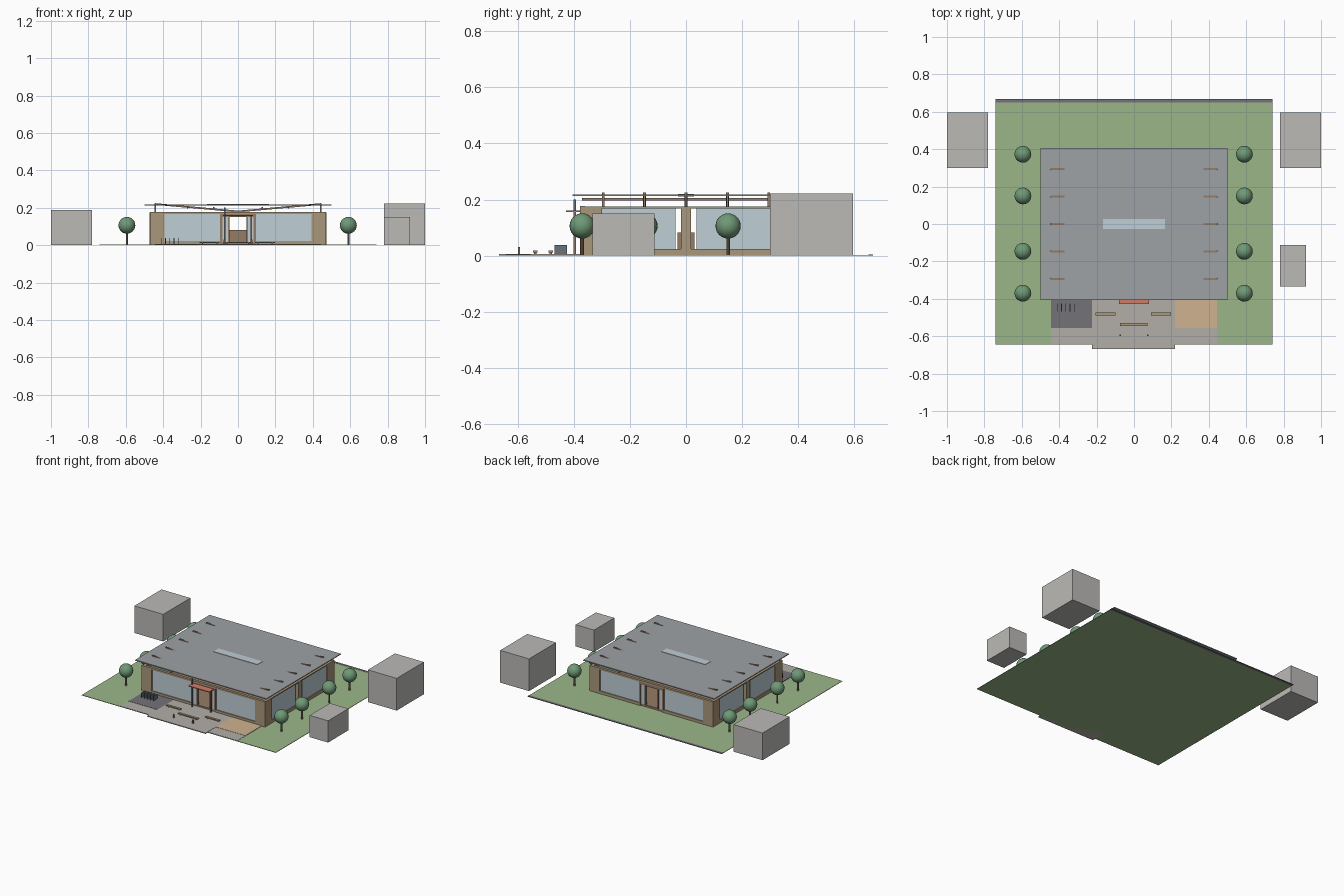
import bpy, math

if "Cube" in bpy.data.objects:
    bpy.data.objects.remove(bpy.data.objects["Cube"])

def mat(name, r, g, b):
    m = bpy.data.materials.new(name)
    m.diffuse_color = (r, g, b, 1)
    m.use_nodes = True
    m.node_tree.nodes["Principled BSDF"].inputs["Base Color"].default_value = m.diffuse_color
    return m

GRASS = mat("grass", .33, .47, .25)
PAVE = mat("paving", .45, .43, .40)
ASPHALT = mat("asphalt", .17, .17, .19)
SAND = mat("sand", .62, .45, .28)
EARTH = mat("earth_wall", .40, .31, .20)
WOOD = mat("timber", .30, .20, .13)
GLASS = mat("glass", .52, .62, .67)
ROOF = mat("roof_metal", .34, .36, .38)
RED = mat("red_canopy", .65, .20, .14)
STEEL = mat("steel", .14, .17, .20)
LEAF = mat("leaves", .16, .32, .18)
MASS = mat("context_mass", .50, .49, .47)

def box(name, x0, x1, y0, y1, z0, z1, m):
    bpy.ops.mesh.primitive_cube_add(size=1, location=((x0+x1)/2, (y0+y1)/2, (z0+z1)/2))
    o = bpy.context.object
    o.name = name
    o.scale = (x1-x0, y1-y0, z1-z0)
    o.data.materials.append(m)
    return o

def box_pair(name, s, a, b, *rest):
    # box mirrored by sign s across x = 0
    return box(name, *sorted((s*a, s*b)), *rest)

# site and paved areas
box("lawn", -.74, .74, -.645, .65, 0, .003, GRASS)
box("rear_road", -.74, .74, .65, .667, 0, .004, ASPHALT)
box("forecourt", -.445, .445, -.643, -.37, .001, .0045, PAVE)
box("entry_plaza", -.225, .22, -.667, -.37, 0, .006, PAVE)
box("cycle_parking", -.445, -.225, -.555, -.37, .001, .006, ASPHALT)
box("terrace", .22, .445, -.555, -.37, .001, .006, SAND)

# neighbouring building masses
box("mass_left", -1, -.78, .30, .595, 0, .187, MASS)
box("mass_right_rear", .78, 1, .30, .595, 0, .222, MASS)
box("mass_right_front", .78, .92, -.333, -.113, 0, .15, MASS)

# floor and interior desk
box("floor", -.465, .465, -.372, .372, .003, .016, WOOD)
box("desk", -.10, .10, -.03, .03, .016, .082, WOOD)

# walls: corner piers, plinths, glazing, head beams
WX, WY, T = .47, .378, .018
for sy in (-1, 1):
    ya, yb = sorted((sy*WY, sy*(WY-T)))
    ga, gb = sorted((sy*(WY-.006), sy*(WY-.013)))
    box("head_beam", -WX, WX, ya, yb, .166, .178, EARTH)
    for sx in (-1, 1):
        box_pair("corner_pier", sx, WX, .393, ya, yb, .003, .166, EARTH)
        box_pair("plinth", sx, .393, .095, ya, yb, .003, .022, EARTH)
        box_pair("window", sx, .393, .095, ga, gb, .022, .166, GLASS)
        box_pair("sidelight", sx, .083, .05, ga, gb, .016, .15, GLASS)
        box_pair("door_jamb", sx, .095, .083, ya, yb, .003, .166, WOOD)
        box_pair("door_post", sx, .053, .046, ya, yb, .016, .16, WOOD)
    box("door_head", -.083, .083, ya, yb, .15, .166, WOOD)

for sx in (-1, 1):
    box_pair("side_beam", sx, WX, WX-T, -WY+T, WY-T, .169, .176, EARTH)
    box_pair("mid_pier", sx, WX+.003, WX-.03, -.018, .018, .003, .175, EARTH)
    box_pair("side_sill", sx, WX, WX-T, -.3, .3, .003, .024, EARTH)
    for sy in (-1, 1):
        ya, yb = sorted((sy*(WY-T), sy*.30))
        box_pair("return_pier", sx, WX, WX-T, ya, yb, .003, .17, EARTH)
        ya, yb = sorted((sy*.037, sy*.30))
        box_pair("side_window", sx, WX-.006, WX-.013, ya, yb, .024, .169, GLASS)

# entrance canopy and blade
box("canopy", -.08, .08, -.427, -.375, .155, .161, RED)
box("sign_blade", -.075, -.067, -.40, -.392, .006, .20, STEEL)
box("canopy_post", .067, .075, -.40, -.392, .006, .155, WOOD)

# roof plate, skylight, purlins and sloping beams
box("roof", -.5, .5, -.405, .405, .212, .218, ROOF)
box("skylight", -.167, .167, -.028, .028, .211, .2205, GLASS)
for sx in (-1, 1):
    for px in (.13, .27):
        box_pair("purlin", sx, px-.004, px+.004, -.37, .37, .197, .205, WOOD)
    x0, z0, x1, z1 = 0, .180, .445, .220
    for y in (-.295, -.148, 0, .148, .295):
        b = box("roof_beam", -.5, .5, y-.005, y+.005, 0, .009, WOOD)
        b.location = (sx*(x0+x1)/2, y, (z0+z1)/2)
        b.scale.x = math.hypot(x1-x0, z1-z0)
        b.rotation_euler.y = -sx*math.atan2(z1-z0, x1-x0)
        box_pair("prop", sx, .438, .446, y-.004, y+.004, .17, .222, WOOD)

# benches, bollards and cycle racks
for x0, x1, y in ((-.205, -.098, -.482), (.092, .198, -.482), (-.075, .072, -.537)):
    box("bench_seat", x0, x1, y-.008, y+.008, .012, .018, EARTH)
    for x in (x0+.015, x1-.015):
        box("bench_leg", x-.003, x+.003, y-.005, y+.005, .005, .012, WOOD)
for x in (-.073, .073):
    box("bollard", x-.004, x+.004, -.599, -.591, .005, .031, WOOD)
for i in range(5):
    x = -.41 + i*.0225
    box("cycle_rack", x-.002, x+.002, -.468, -.424, .005, .038, STEEL)

# trees
for x in (-.594, .59):
    for y in (-.37, -.146, .15, .373):
        bpy.ops.mesh.primitive_cylinder_add(vertices=10, radius=.006, depth=.068, location=(x, y, .036))
        o = bpy.context.object
        o.name = "tree_trunk"
        o.data.materials.append(WOOD)
        bpy.ops.mesh.primitive_uv_sphere_add(segments=20, ring_count=12, radius=.045, location=(x, y, .106))
        o = bpy.context.object
        o.name = "tree_crown"
        o.data.materials.append(LEAF)
        bpy.ops.object.shade_smooth()
